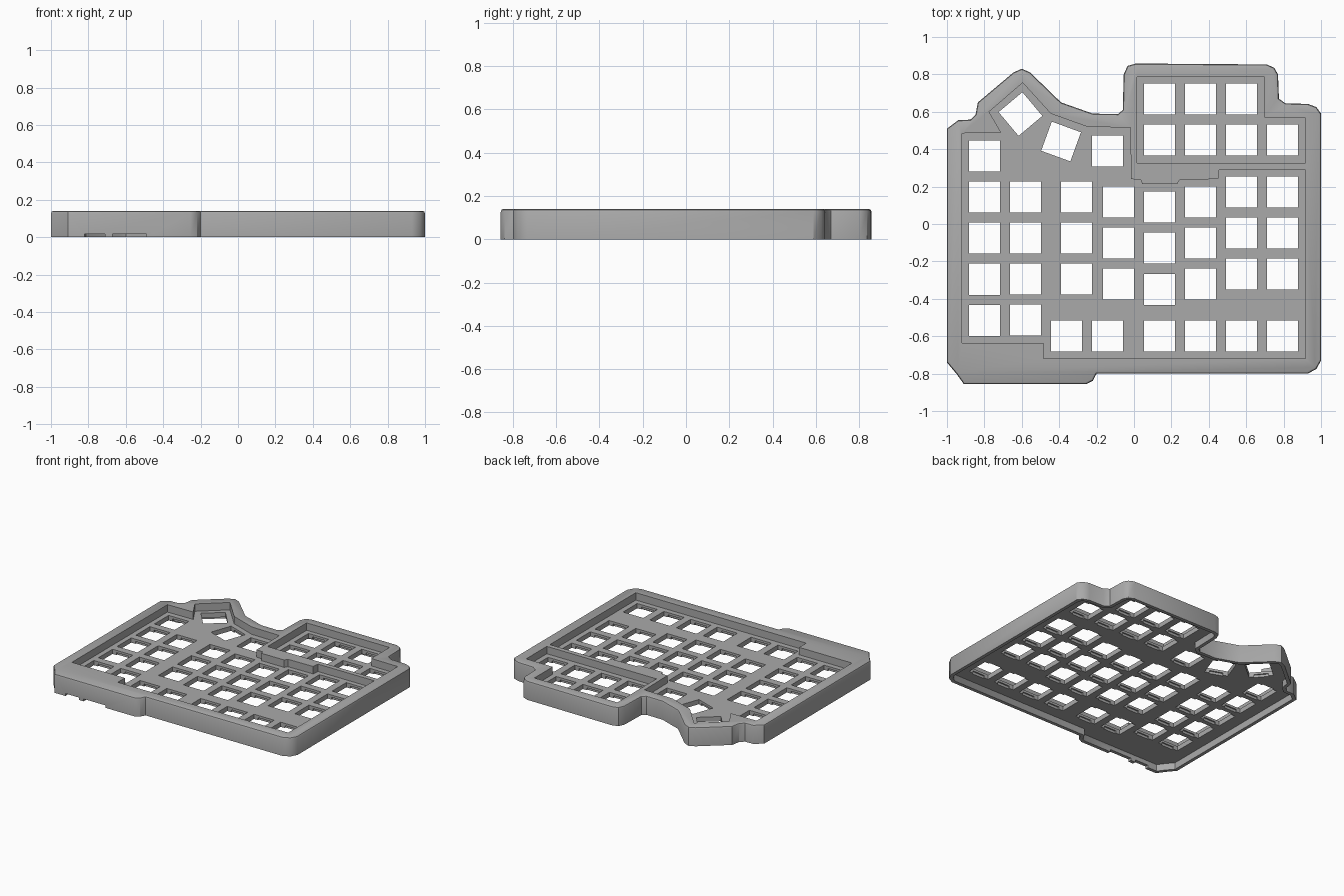
import bpy
import bmesh
from math import radians
from mathutils import Matrix, Vector

cube = bpy.data.objects.get("Cube")
if cube:
    bpy.data.objects.remove(cube, do_unlink=True)

HEIGHT, PLATE_TOP, PLATE_BOTTOM = 0.14, 0.085, 0.05
KEY, PITCH = 0.166, 0.2195

grey = bpy.data.materials.new("case grey")
grey.use_nodes = True
grey.diffuse_color = (0.4, 0.4, 0.4, 1)
grey.node_tree.nodes["Principled BSDF"].inputs["Base Color"].default_value = (0.4, 0.4, 0.4, 1)

# Plan outlines, all anticlockwise
OUTER = [(-1, -.74), (-.95, -.8), (-.91, -.856), (-.255, -.856), (-.22, -.838),
         (-.2, -.8), (.93, -.8), (.975, -.775), (1, -.73), (1, .59), (.975, .625),
         (.93, .642), (.81, .645), (.775, .67), (.77, .8), (.75, .835), (.71, .853),
         (.01, .858), (-.035, .845), (-.055, .8), (-.06, .61), (-.085, .588),
         (-.22, .59), (-.39, .65), (-.555, .81), (-.6, .83), (-.645, .81),
         (-.835, .65), (-.847, .585), (-.875, .558), (-.94, .555), (-1, .51)]
MAIN_POCKET = [(-.92, -.637), (-.485, -.637), (-.485, -.72), (.917, -.72), (.917, .29),
               (.455, .29), (.45, .24), (.245, .237), (.23, .213), (.045, .213),
               (.035, .237), (-.015, .24), (-.02, .515), (-.25, .52), (-.445, .59),
               (-.595, .755), (-.775, .6), (-.71, .488), (-.92, .485)]
UPPER_POCKET = [(.015, .325), (.917, .325), (.917, .567), (.697, .57), (.697, .785), (.015, .785)]


def inset(points, distance):
    """Move every edge of an outline inwards by the same distance."""
    pts = [Vector(p) for p in points]
    result = []
    for i, p in enumerate(pts):
        a = (p - pts[i - 1]).normalized()
        b = (pts[(i + 1) % len(pts)] - p).normalized()
        na, nb = Vector((-a.y, a.x)), Vector((-b.y, b.x))
        result.append(p + (na + nb) * distance / (1 + na.dot(nb)))
    return result


def loft(bm, outline, levels):
    """Closed solid from one outline through (inset, height) levels."""
    rings = [[bm.verts.new((p.x, p.y, z)) for p in inset(outline, d)] for d, z in levels]
    n = len(outline)
    for low, high in zip(rings, rings[1:]):
        for i in range(n):
            j = (i + 1) % n
            bm.faces.new((low[i], low[j], high[j], high[i]))
    bm.faces.new(rings[0][::-1])
    bm.faces.new(rings[-1])


def box(bm, centre, size, angle=0):
    matrix = (Matrix.Translation(centre) @ Matrix.Rotation(radians(angle), 4, 'Z')
              @ Matrix.Diagonal((*size, 1)))
    bmesh.ops.create_cube(bm, size=1, matrix=matrix)


def finish(bm, name):
    mesh = bpy.data.meshes.new(name)
    bmesh.ops.recalc_face_normals(bm, faces=bm.faces)
    bm.to_mesh(mesh)
    bm.free()
    mesh.materials.append(grey)
    obj = bpy.data.objects.new(name, mesh)
    bpy.context.collection.objects.link(obj)
    return obj


# Outer case with a softened top edge
bm = bmesh.new()
loft(bm, OUTER, [(0, 0), (0, HEIGHT - .014), (.004, HEIGHT - .004), (.012, HEIGHT)])
case = finish(bm, "keyboard_case")
cutters = []

# Recessed key areas
bm = bmesh.new()
for pocket in (MAIN_POCKET, UPPER_POCKET):
    loft(bm, pocket, [(0, PLATE_TOP), (0, HEIGHT + .1)])
cutters.append(finish(bm, "pocket_cutter"))

# Hollow underside
bm = bmesh.new()
loft(bm, OUTER, [(.025, -.1), (.025, PLATE_BOTTOM)])
cutters.append(finish(bm, "underside_cutter"))

# Key openings: columns of (x, top y, count), then the bottom row and the thumb keys
columns = [(-.8, .363, 5), (-.58, .145, 4), (-.307, .145, 3), (-.083, .118, 3),
           (.137, .09, 3), (.356, .118, 3), (.575, .172, 3), (.795, .172, 3),
           (.137, .668, 2), (.356, .668, 2), (.575, .668, 2), (.795, .449, 1)]
keys = [(x, y - PITCH * i, 0) for x, y, count in columns for i in range(count)]
keys += [(x, -.598, 0) for x in (-.362, -.142, .137, .356, .575, .795)]
keys += [(-.142, .39, 0), (-.39, .441, -20), (-.607, .588, -50)]
bm = bmesh.new()
for x, y, angle in keys:
    box(bm, (x, y, .07), (KEY, KEY, .1), angle)
cutters.append(finish(bm, "key_cutter"))

# Clip recesses under the openings
bm = bmesh.new()
for x, y, angle in keys:
    box(bm, (x, y, PLATE_BOTTOM), (KEY * .6, KEY + .02, .036), angle)
cutters.append(finish(bm, "clip_cutter"))

# Cable notches in the front wall
bm = bmesh.new()
for left, right in ((-.82, -.71), (-.67, -.49)):
    box(bm, ((left + right) / 2, -.85, 0), (right - left, .1, .036))
cutters.append(finish(bm, "notch_cutter"))

# Carve the case and discard the cutters
for cutter in cutters:
    mod = case.modifiers.new(cutter.name, 'BOOLEAN')
    mod.operation, mod.solver, mod.object = 'DIFFERENCE', 'EXACT', cutter
    cutter.hide_render = True
bpy.context.view_layer.update()
carved = bpy.data.meshes.new_from_object(case.evaluated_get(bpy.context.evaluated_depsgraph_get()))
case.modifiers.clear()
case.data = carved
for cutter in cutters:
    bpy.data.objects.remove(cutter, do_unlink=True)

bpy.ops.object.select_all(action='DESELECT')
case.select_set(True)
bpy.context.view_layer.objects.active = case
bpy.ops.object.shade_smooth_by_angle(angle=radians(35))
